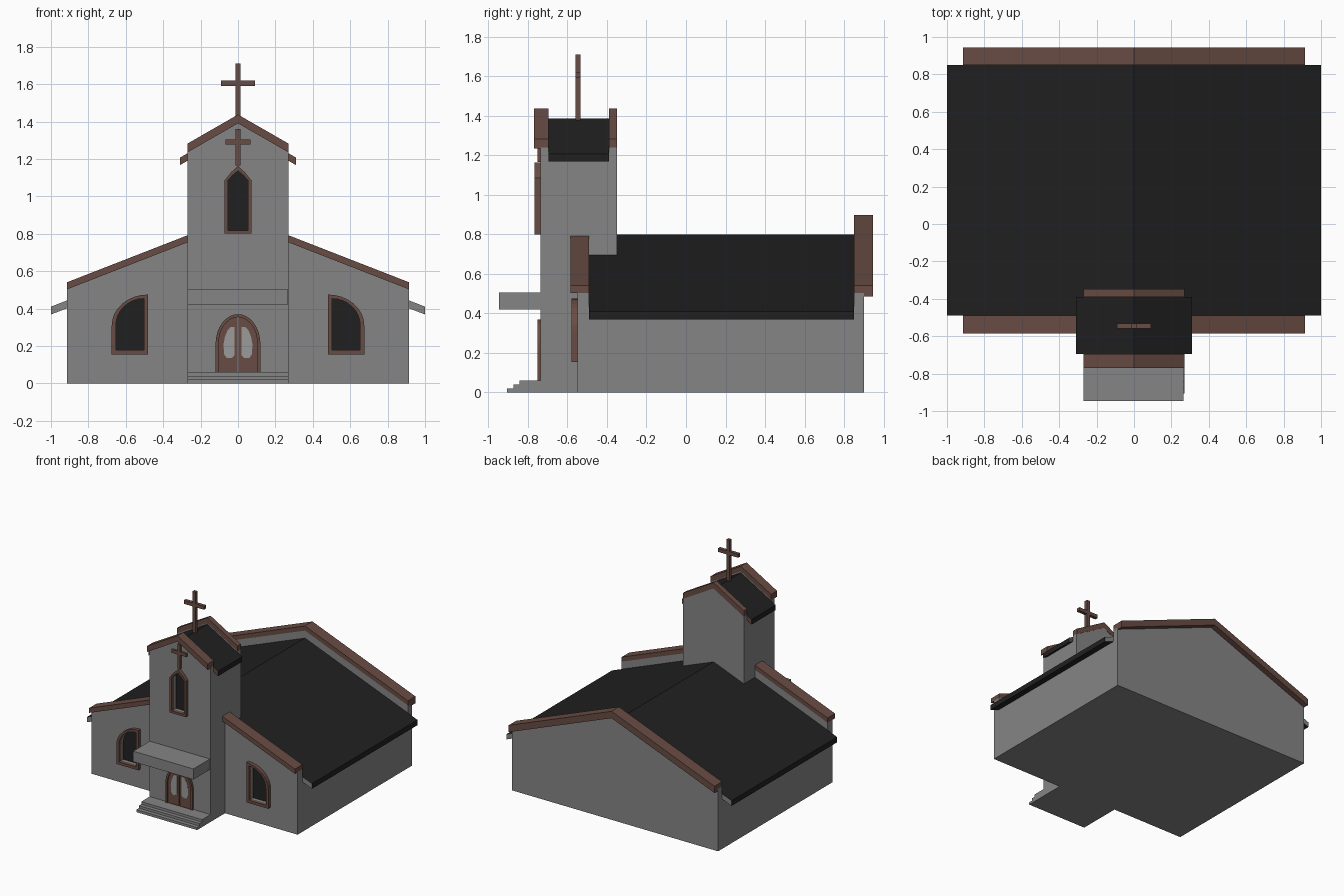
import bpy, bmesh, math

if "Cube" in bpy.data.objects:
    bpy.data.objects.remove(bpy.data.objects["Cube"])


def material(name, rgb):
    m = bpy.data.materials.new(name)
    m.diffuse_color = (*rgb, 1)
    m.use_nodes = True
    m.node_tree.nodes["Principled BSDF"].inputs["Base Color"].default_value = m.diffuse_color
    return m


WALL = material("grey wall", (0.235, 0.235, 0.235))
TRIM = material("brown trim", (0.14, 0.072, 0.057))
DARK = material("dark roof", (0.0145, 0.0145, 0.0145))
PANE = material("pale door glass", (0.33, 0.33, 0.33))


def finish(name, bm, mats):
    bmesh.ops.recalc_face_normals(bm, faces=bm.faces)
    me = bpy.data.meshes.new(name)
    bm.to_mesh(me)
    bm.free()
    for m in mats:
        me.materials.append(m)
    ob = bpy.data.objects.new(name, me)
    bpy.context.collection.objects.link(ob)
    return ob


def prism(name, pts, y0, y1, mat, end_mat=None):
    """Extrude an (x, z) outline along y; end_mat colours the two end caps."""
    bm = bmesh.new()
    a = [bm.verts.new((x, y0, z)) for x, z in pts]
    b = [bm.verts.new((x, y1, z)) for x, z in pts]
    caps = [bm.faces.new(a), bm.faces.new(b[::-1])]
    n = len(pts)
    for i in range(n):
        j = (i + 1) % n
        bm.faces.new((a[i], b[i], b[j], a[j]))
    if end_mat:
        for f in caps:
            f.material_index = 1
    return finish(name, bm, [mat] + ([end_mat] if end_mat else []))


def frame(name, outer, inner, y0, y1, mat):
    """Hollow surround between two outlines with the same point count."""
    bm = bmesh.new()
    loops = [[bm.verts.new((x, y, z)) for x, z in pts]
             for pts, y in ((outer, y0), (inner, y0), (inner, y1), (outer, y1))]
    n = len(outer)
    for k in range(4):
        p, q = loops[k], loops[(k + 1) % 4]
        for i in range(n):
            j = (i + 1) % n
            bm.faces.new((p[i], p[j], q[j], q[i]))
    return finish(name, bm, [mat])


def box(name, x0, x1, y0, y1, z0, z1, mat):
    return prism(name, [(x0, z0), (x1, z0), (x1, z1), (x0, z1)], y0, y1, mat)


def gable(w, ridge, slope):
    e = ridge - slope * w
    return [(-w, 0), (w, 0), (w, e), (0, ridge), (-w, e)]


def chevron(w, ridge, slope, t):
    e = ridge - slope * w
    return [(w, e), (0, ridge), (-w, e), (-w, e - t), (0, ridge - t), (w, e - t)]


def cut(wall, outline, y0, y1):
    """Sink a window recess into a wall."""
    c = prism("cutter", outline, y0, y1, WALL)
    c.hide_render = True
    mod = wall.modifiers.new("recess", 'BOOLEAN')
    mod.object = c
    mod.solver = 'EXACT'
    bpy.context.view_layer.objects.active = wall
    bpy.ops.object.modifier_apply(modifier=mod.name)
    bpy.data.objects.remove(c)


def window(name, wall, outer, inner, y):
    frame(name + "_frame", outer, inner, y - 0.03, y + 0.002, TRIM)
    cut(wall, inner, y - 0.05, y + 0.03)
    prism(name + "_glass", inner, y + 0.024, y + 0.031, DARK)


# Nave: body, raised gable walls, roof
S = 0.39
prism("nave_body", gable(0.915, 0.765, S), -0.49, 0.85, WALL)
nave_front = prism("nave_front_wall", gable(0.915, 0.86, S), -0.55, -0.49, WALL)
prism("nave_back_wall", gable(0.915, 0.86, S), 0.85, 0.90, WALL)
prism("nave_roof", chevron(1.0, 0.80, S, 0.042), -0.49, 0.85, DARK, WALL)
prism("nave_back_trim", chevron(0.915, 0.897, S, 0.055), 0.85, 0.945, TRIM)

# Tower: body, raised gable walls, roof, gable trims
T = 0.574
prism("tower_body", gable(0.27, 1.35, T), -0.695, -0.39, WALL)
tower_front = prism("tower_front_wall", gable(0.27, 1.395, T), -0.735, -0.695, WALL)
prism("tower_back_wall", gable(0.27, 1.395, T), -0.39, -0.35, WALL)
prism("tower_roof", chevron(0.31, 1.385, T, 0.04), -0.695, -0.39, DARK, TRIM)
prism("tower_front_trim", chevron(0.27, 1.437, T, 0.047), -0.77, -0.695, TRIM)
prism("tower_back_trim", chevron(0.27, 1.437, T, 0.047), -0.39, -0.348, TRIM)


# Side window outline: straight on the inner side, quarter arch on the outer
def side_outline(s, d):
    x0, x1, z0 = 0.48 + d, 0.675 - d, 0.155 + d
    zs, ry = 0.31, 0.165 - d
    pts = [(x0, z0), (x1, z0)]
    for i in range(9):
        a = math.pi / 2 * i / 8
        pts.append((x0 + (x1 - x0) * math.cos(a), zs + ry * math.sin(a)))
    return [(s * x, z) for x, z in pts]


for s, side in ((-1, "left"), (1, "right")):
    window(side + "_window", nave_front, side_outline(s, 0), side_outline(s, 0.022), -0.55)
    # Front gable trim, broken by the tower
    zi, zo = 0.897 - S * 0.27, 0.897 - S * 0.915
    prism(side + "_front_trim", [(s * 0.27, zi), (s * 0.915, zo),
          (s * 0.915, zo - 0.038), (s * 0.27, zi - 0.038)], -0.585, -0.49, TRIM)


# Pointed tower window
def pointed(d):
    w = 0.072 - d
    top = 1.163 - 1.5 * d
    return [(-w, 0.80 + d), (w, 0.80 + d), (w, 1.085), (w * 0.55, 1.085 + (top - 1.085) * 0.52),
            (0, top), (-w * 0.55, 1.085 + (top - 1.085) * 0.52), (-w, 1.085)]


window("tower_window", tower_front, pointed(0), pointed(0.018), -0.735)


# Arched door with surround, two leaves and glass panes
def arch(d):
    w, ry = 0.12 - d, 0.16 - d
    return [(-w, 0.06), (w, 0.06)] + [
        (w * math.cos(math.pi * i / 16), 0.21 + ry * math.sin(math.pi * i / 16))
        for i in range(17)]


frame("door_surround", arch(0), arch(0.016), -0.752, -0.73, TRIM)
right_leaf = [(0.003, 0.06)] + [p for p in arch(0.016)[1:] if p[0] > 0.003] + [(0.003, 0.354)]
for s, side in ((-1, "left"), (1, "right")):
    prism(side + "_door_leaf", [(s * x, z) for x, z in right_leaf], -0.742, -0.73, TRIM)
    pane = [(0.02, 0.15), (0.035, 0.135), (0.06, 0.135), (0.075, 0.155), (0.077, 0.21),
            (0.07, 0.25), (0.055, 0.285), (0.04, 0.3), (0.02, 0.3)]
    prism(side + "_door_pane", [(s * x, z) for x, z in pane], -0.744, -0.738, PANE)

# Entrance canopy and steps
box("canopy", -0.27, 0.265, -0.945, -0.73, 0.42, 0.505, WALL)
for i, y in enumerate((-0.905, -0.873, -0.842)):
    box(f"step_{i + 1}", -0.27, 0.27, y, -0.735, 0.02 * i, 0.02 * (i + 1), WALL)


# Crosses: one outline with twelve corners
def cross(name, w, arm, z0, z1, a0, a1, y0, y1):
    half = [(w, z0), (w, a0), (arm, a0), (arm, a1), (w, a1), (w, z1)]
    prism(name, half + [(-x, z) for x, z in half[::-1]], y0, y1, TRIM)


cross("roof_cross", 0.014, 0.09, 1.37, 1.71, 1.59, 1.618, -0.56, -0.533)
cross("wall_cross", 0.013, 0.066, 1.165, 1.36, 1.277, 1.303, -0.752, -0.733)
